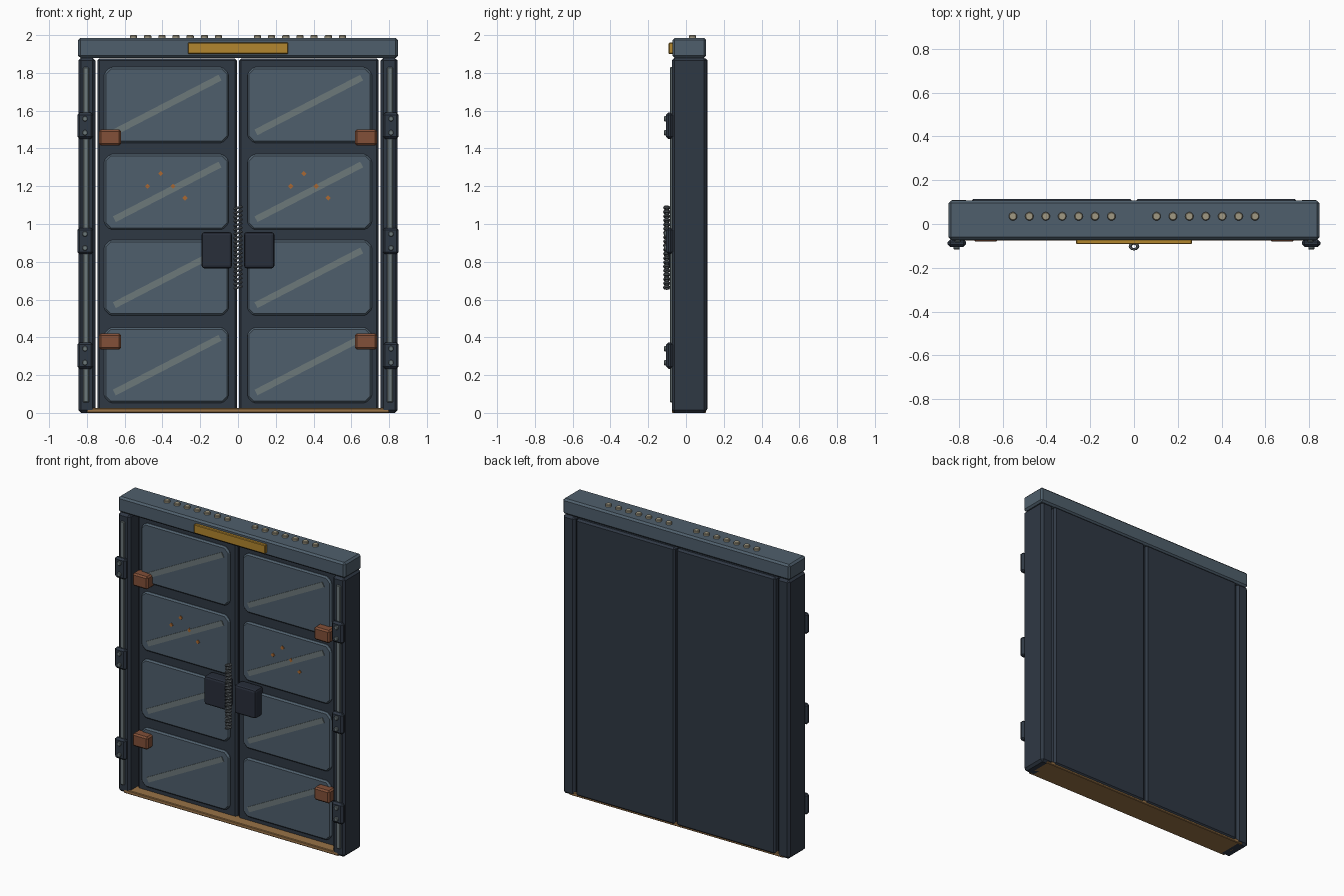
import bpy, math

cube = bpy.data.objects.get("Cube")
if cube:
    bpy.data.objects.remove(cube, do_unlink=True)


def material(name, rgb):
    """Flat material from 0-255 display values."""
    lin = [((c / 255 + 0.055) / 1.055) ** 2.4 for c in rgb] + [1.0]
    m = bpy.data.materials.new(name)
    m.use_nodes = True
    m.diffuse_color = lin
    shader = next(n for n in m.node_tree.nodes if n.type == 'BSDF_PRINCIPLED')
    shader.inputs["Base Color"].default_value = lin
    shader.inputs["Roughness"].default_value = 0.7
    return m


DARK = material("dark_steel", (47, 56, 68))
PLATE = material("lock_steel", (40, 46, 58))
STEEL = material("blue_steel", (79, 95, 108))
GREY = material("worn_grey", (108, 120, 122))
RUST = material("rust_brown", (130, 80, 56))
GOLD = material("brass_yellow", (178, 134, 46))
TAN = material("sill_tan", (152, 114, 70))
RIVET = material("rivet_beige", (160, 152, 130))
CHAIN = material("chain_grey", (92, 98, 102))
MARK = material("chip_orange", (170, 105, 50))


def finish(ob, name, mat, bevel=0, segments=1):
    ob.name = name
    ob.data.materials.append(mat)
    if bevel:
        mod = ob.modifiers.new("Bevel", 'BEVEL')
        mod.width = bevel
        mod.segments = segments
        mod.limit_method = 'ANGLE'
    return ob


def box(name, mat, x, y, z, bevel=0, segments=1, tilt=0):
    """Box from (min, max) pairs, optionally tilted in the front plane."""
    pairs = (x, y, z)
    bpy.ops.mesh.primitive_cube_add(size=1, location=[(a + b) / 2 for a, b in pairs])
    ob = bpy.context.object
    ob.scale = [abs(b - a) for a, b in pairs]
    bpy.ops.object.transform_apply(location=False, rotation=False, scale=True)
    ob.rotation_euler.y = tilt
    return finish(ob, name, mat, bevel, segments)


def disc(name, mat, loc, radius, depth, sides, forward=True, bevel=0):
    bpy.ops.mesh.primitive_cylinder_add(
        vertices=sides, radius=radius, depth=depth, location=loc,
        rotation=(math.pi / 2 if forward else 0, 0, 0))
    return finish(bpy.context.object, name, mat, bevel)


def clipped_panel(name, mat, cx, cz, w, h, clip, y0, y1, bevel):
    """Plate with clipped corners, facing the front."""
    a, b = w / 2, h / 2
    ring = []
    for sx, sz, flip in ((1, 1, 0), (-1, 1, 1), (-1, -1, 0), (1, -1, 1)):
        pair = [(sx * a, sz * (b - clip)), (sx * (a - clip), sz * b)]
        ring += pair[::-1] if flip else pair
    n = len(ring)
    verts = [(cx + p, y, cz + q) for y in (y0, y1) for p, q in ring]
    faces = [list(range(n)), list(range(2 * n - 1, n - 1, -1))]
    faces += [(i, i + n, (i + 1) % n + n, (i + 1) % n) for i in range(n)]
    me = bpy.data.meshes.new(name)
    me.from_pydata(verts, [], faces)
    ob = bpy.data.objects.new(name, me)
    bpy.context.collection.objects.link(ob)
    return finish(ob, name, mat, bevel)


def span(s, a, b):
    return tuple(sorted((s * a, s * b)))


# Frame: lintel, plaque and sill
box("lintel", STEEL, (-0.847, 0.847), (-0.072, 0.107), (1.88, 1.985), 0.012)
box("lintel_plaque", GOLD, (-0.265, 0.265), (-0.092, -0.068), (1.9, 1.96), 0.004)
box("sill", TAN, (-0.8, 0.8), (-0.075, 0.106), (0, 0.025), 0.004)

ROWS = (0.2525, 0.715, 1.17, 1.63)
for s, side in ((-1, "right"), (1, "left")):
    # Jambs with their front strips
    box(side + "_jamb", DARK, span(s, 0.755, 0.845), (-0.075, 0.11), (0, 1.88), 0.015)
    box(side + "_jamb_strip", GREY, span(s, 0.79, 0.82), (-0.085, -0.07), (0.055, 1.83), 0.004)

    # Hinges and bolts
    for z in (0.303, 0.91, 1.52):
        box(side + "_hinge", DARK, span(s, 0.767, 0.851), (-0.105, -0.07),
            (z - 0.07, z + 0.07), 0.012)
        for dz in (-0.037, 0.037):
            disc(side + "_hinge_bolt", GREY, (s * 0.81, -0.108, z + dz), 0.015, 0.016, 8, True, 0.003)

    # Door leaf
    box(side + "_door", DARK, span(s, 0.005, 0.745), (-0.006, 0.115), (0.01, 1.877), 0.012)

    # Raised panels, each with a diagonal streak
    for z in ROWS:
        clipped_panel(side + "_door_panel", STEEL, s * 0.379, z, 0.66, 0.4, 0.032,
                      -0.024, 0, 0.01)
        box(side + "_panel_streak", GREY, (s * 0.375 - 0.315, s * 0.375 + 0.315),
            (-0.029, -0.02), (z - 0.017, z + 0.017), 0, 1, -math.atan2(0.145, 0.28))

    # Chipped paint marks
    for dx, dz in ((-0.1, 0), (-0.03, 0.067), (0.035, 0), (0.098, -0.062)):
        disc(side + "_paint_chip", MARK, (s * 0.379 + dx, -0.026, 1.2 + dz), 0.014, 0.008, 4)

    # Rust patches and lock plate
    for z in (0.378, 1.458):
        box(side + "_rust_plate", RUST, span(s, 0.62, 0.735), (-0.08, -0.004),
            (z - 0.043, z + 0.043), 0.01)
    box(side + "_lock_plate", PLATE, span(s, 0.032, 0.192), (-0.09, -0.004),
        (0.765, 0.957), 0.014, 2)

    # Rivets along the top
    for i in range(7):
        disc(side + "_rivet", RIVET, (s * (0.103 + i * 0.075), 0.035, 1.99), 0.02, 0.02, 10, False, 0.004)

# Chain hanging over the seam
for i in range(20):
    bpy.ops.mesh.primitive_torus_add(
        major_segments=12, minor_segments=6, major_radius=0.018, minor_radius=0.0075,
        location=(0, -0.102, 0.664 + i * 0.0222), rotation=(0, -0.3, 0))
    link = bpy.context.object
    link.scale.y = 0.75
    finish(link, "chain_link", CHAIN)
    bpy.ops.object.shade_smooth_by_angle()
